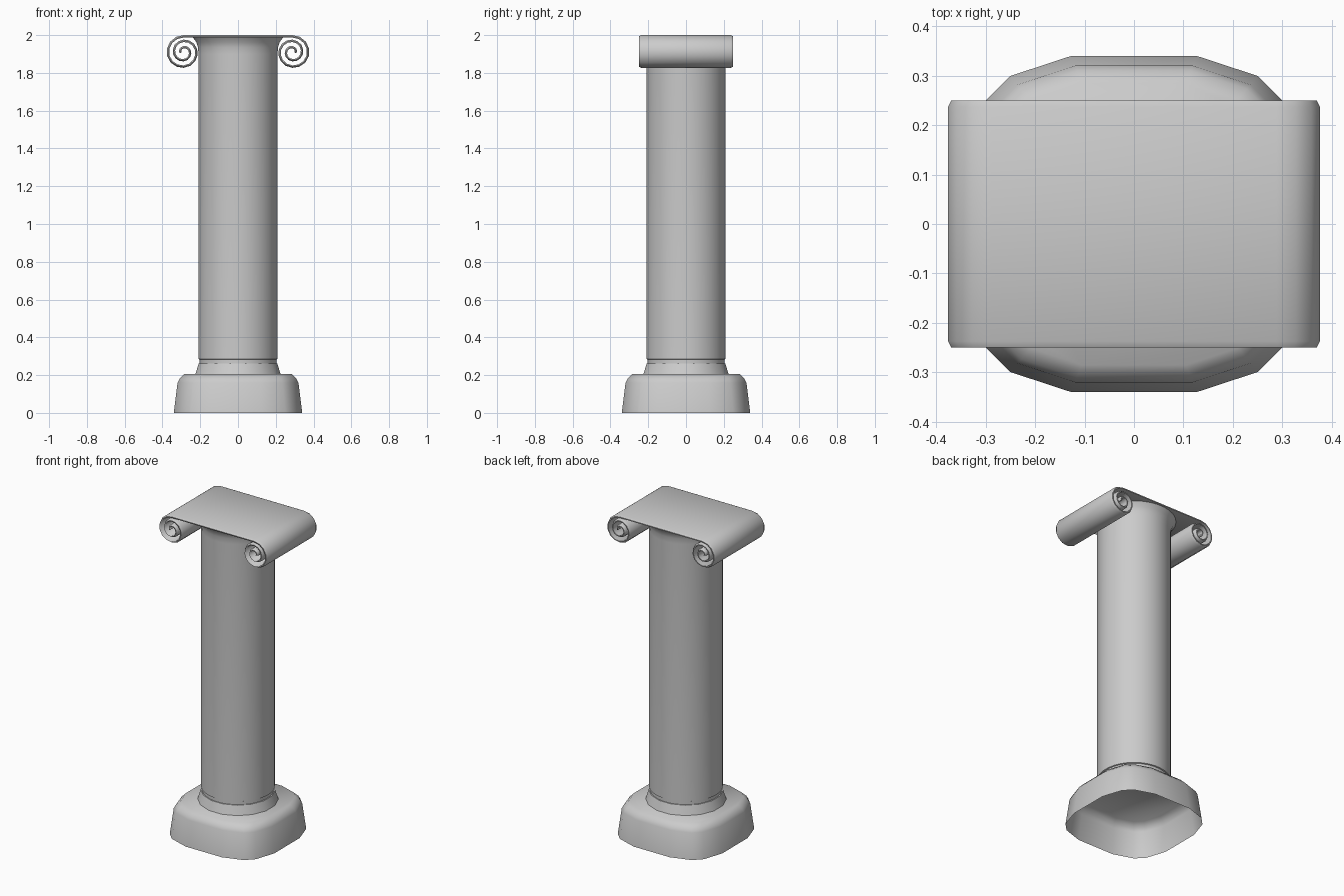
import bpy, bmesh
from math import pi, sin, cos, radians

cube = bpy.data.objects.get("Cube")
if cube:
    bpy.data.objects.remove(cube)

stone = bpy.data.materials.new("grey stone")
stone.use_nodes = True
grey = (0.6, 0.6, 0.6, 1)
stone.diffuse_color = grey
stone.node_tree.nodes["Principled BSDF"].inputs["Base Color"].default_value = grey


def loft(name, loops, closed=True, cap_start=False, cap_end=False, angle=35):
    """Skin a list of point loops with quads."""
    bm = bmesh.new()
    rows = [[bm.verts.new(p) for p in loop] for loop in loops]
    n = len(rows[0])
    for a, b in zip(rows, rows[1:]):
        for i in range(n if closed else n - 1):
            j = (i + 1) % n
            bm.faces.new((a[i], a[j], b[j], b[i]))
    if cap_start:
        bm.faces.new(rows[0][::-1])
    if cap_end:
        bm.faces.new(rows[-1])
    bmesh.ops.recalc_face_normals(bm, faces=bm.faces)
    mesh = bpy.data.meshes.new(name)
    bm.to_mesh(mesh)
    bm.free()
    mesh.materials.append(stone)
    obj = bpy.data.objects.new(name, mesh)
    bpy.context.collection.objects.link(obj)
    bpy.ops.object.select_all(action="DESELECT")
    obj.select_set(True)
    bpy.context.view_layer.objects.active = obj
    bpy.ops.object.shade_smooth_by_angle(angle=radians(angle))
    return obj


def circle(r, z, n):
    return [(r * cos(2 * pi * (i + 0.5) / n), r * sin(2 * pi * (i + 0.5) / n), z)
            for i in range(n)]


def rounded_square(h, z):
    """Sixteen-sided soft square of half width h."""
    quarter = [(1, 0.37), (0.88, 0.735), (0.735, 0.88), (0.37, 1)]
    pts = []
    for _ in range(4):
        pts += quarter
        quarter = [(-y, x) for x, y in quarter]
    return [(h * x, h * y, z) for x, y in pts]


# Hollow pedestal, open underneath, with a flat top
loft("pedestal", [rounded_square(h, z) for h, z in
                  ((0.34, 0), (0.32, 0.16), (0.31, 0.18), (0.285, 0.205))],
     cap_end=True, angle=50)

# Tapered collar and recessed neck
loft("collar", [circle(r, z, 16) for r, z in
                ((0.23, 0.205), (0.222, 0.23), (0.212, 0.262), (0.2, 0.262))])
loft("neck", [circle(0.204, z, 32) for z in (0.25, 0.285)])

# Shaft flaring out under the capital
loft("shaft", [circle(r, z, 32) for r, z in
               ((0.2, 0.28), (0.21, 0.285), (0.21, 1.9), (0.213, 1.935),
                (0.221, 1.962), (0.24, 1.988))], cap_start=True, cap_end=True)

# Scroll capital: one ribbon running across the top and curling in at both ends
CX, R, PITCH, STEPS, TURNS = 0.288, 0.09, 0.034, 14, 2.3
THICK, HALF, CHAMFER = 0.013, 0.25, 0.013


def spiral(shrink):
    """Curl from the top outward, down and in; shrink offsets the surface inward."""
    pts = []
    for i in range(int(STEPS * TURNS) + 1):
        t = i / STEPS
        r = max(R - PITCH * max(t - 0.3, 0) - shrink, 0.004)
        a = pi / 2 - 2 * pi * t
        pts.append((CX + r * cos(a), 2 - R + r * sin(a)))
    return pts


def ribbon_path(shrink):
    right = spiral(shrink)
    left = [(-x, z) for x, z in reversed(right)]
    return left + right


def at(path, y):
    return [(x, y, z) for x, z in path]


outer, inner, edge = ribbon_path(0), ribbon_path(THICK), ribbon_path(0.007)
sections = [at(inner, -HALF), at(edge, -HALF), at(outer, CHAMFER - HALF),
            at(outer, HALF - CHAMFER), at(edge, HALF), at(inner, HALF),
            at(inner, -HALF)]
capital = loft("scroll_capital", sections, closed=False, angle=40)

# Weld the seam and close the curl tips
bm = bmesh.new()
bm.from_mesh(capital.data)
bmesh.ops.remove_doubles(bm, verts=bm.verts, dist=0.0001)
bmesh.ops.holes_fill(bm, edges=[e for e in bm.edges if e.is_boundary], sides=0)
bmesh.ops.recalc_face_normals(bm, faces=bm.faces)
bm.to_mesh(capital.data)
bm.free()
